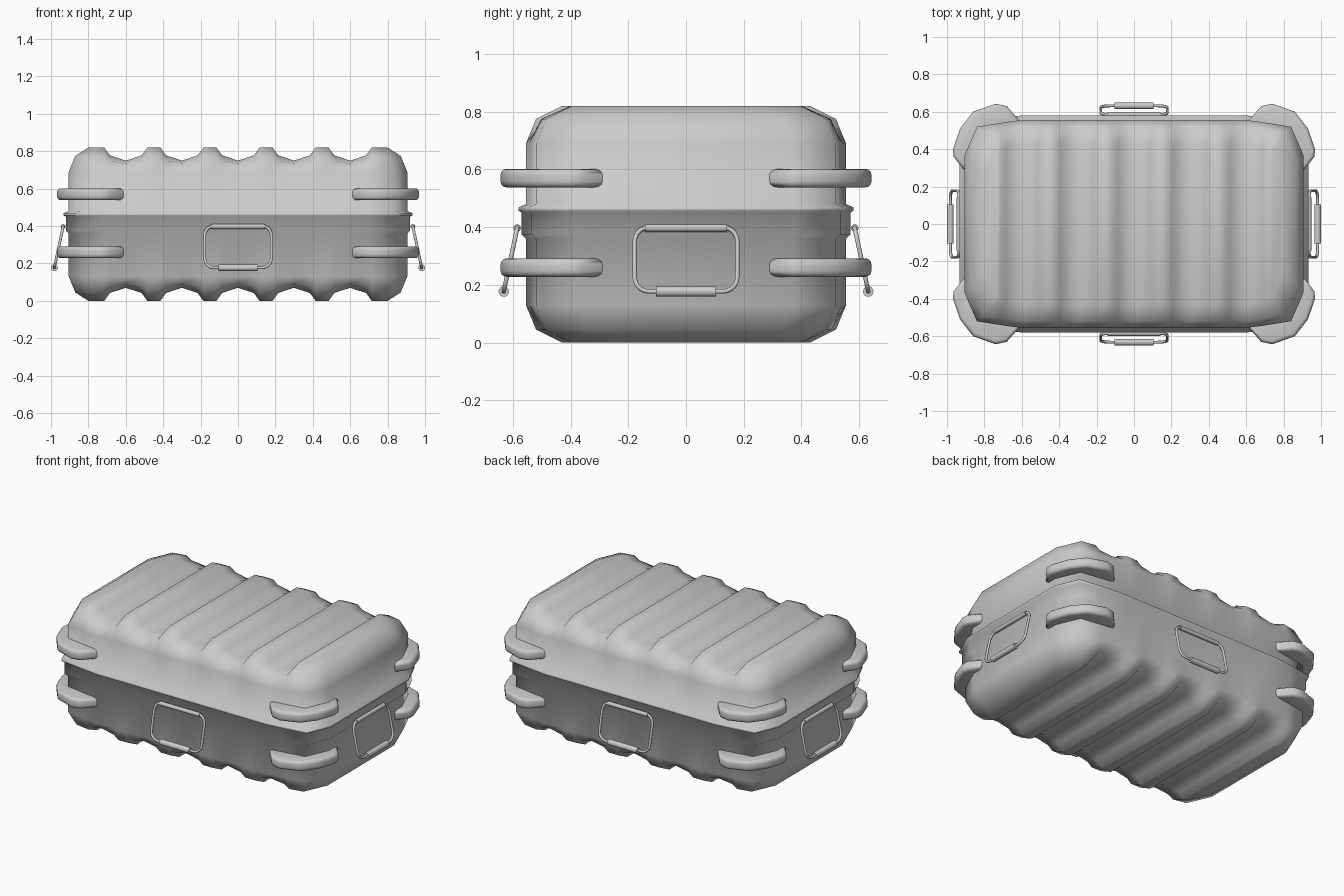
import bpy, bmesh, math
from mathutils import Vector

cube = bpy.data.objects.get("Cube")
if cube:
    bpy.data.objects.remove(cube)

grey = bpy.data.materials.new("plain grey")
grey.use_nodes = True
GREY = (0.6, 0.6, 0.6, 1)
grey.diffuse_color = GREY
grey.node_tree.nodes["Principled BSDF"].inputs["Base Color"].default_value = GREY


def activate(obj):
    bpy.ops.object.select_all(action="DESELECT")
    obj.select_set(True)
    bpy.context.view_layer.objects.active = obj


def finish(name, bm, angle):
    bmesh.ops.recalc_face_normals(bm, faces=bm.faces)
    mesh = bpy.data.meshes.new(name)
    bm.to_mesh(mesh)
    bm.free()
    mesh.materials.append(grey)
    obj = bpy.data.objects.new(name, mesh)
    bpy.context.collection.objects.link(obj)
    activate(obj)
    bpy.ops.object.shade_smooth_by_angle(angle=math.radians(angle))
    return obj


# Case shell: lofted rings whose columns line up with the five grooves
grooves = [0.3 * i for i in range(-2, 3)]
drops = {-0.115: 0, -0.085: 0.042, 0: 0.07, 0.085: 0.042, 0.115: 0}
columns = [(c + off, d) for c in grooves for off, d in drops.items()]

# x inset, y inset, height, groove strength (negative digs upward)
rings = [
    (0.105, 0.125, 0, -1), (0.035, 0.035, 0.045, -0.6), (0, 0, 0.13, 0),
    (0, 0, 0.36, 0), (-0.015, -0.015, 0.375, 0), (-0.015, -0.015, 0.45, 0),
    (-0.028, -0.025, 0.457, 0), (-0.028, -0.025, 0.469, 0), (0, 0, 0.48, 0),
    (0, 0, 0.69, 0), (0.035, 0.035, 0.775, 0.6), (0.105, 0.125, 0.82, 1),
]


def ring_points(xi, yi, z, strength):
    X, Y = 0.905 - xi, 0.555 - yi

    def half_depth(x):
        x = abs(x)
        shoulder = X - 0.065
        if x <= 0.62:
            return Y
        if x <= shoulder:
            return Y - 0.035 * (x - 0.62) / (shoulder - 0.62)
        return Y - 0.035 - 0.15 * (x - shoulder) / 0.065

    ends = [(X - 0.065, 0), (X, 0)]
    cols = [(-x, d) for x, d in reversed(ends)] + columns + ends
    return [(x, half_depth(x), z - strength * d) for x, d in cols]


bm = bmesh.new()
loops = []
for ring in rings:
    pts = ring_points(*ring)
    front = [bm.verts.new((x, -y, z)) for x, y, z in pts]
    back = [bm.verts.new((x, y, z)) for x, y, z in pts]
    loops.append((front, back))
for (f0, b0), (f1, b1) in zip(loops, loops[1:]):
    lower, upper = f0 + b0[::-1], f1 + b1[::-1]
    for i in range(len(lower)):
        j = (i + 1) % len(lower)
        bm.faces.new((lower[i], lower[j], upper[j], upper[i]))
for front, back in (loops[0], loops[-1]):
    for i in range(len(front) - 1):
        bm.faces.new((front[i], front[i + 1], back[i + 1], back[i]))
finish("case_shell", bm, 75)

# Corner bumpers: rounded crescents, two on each corner
crescent = [(0.61, 0.55), (0.68, 0.63), (0.74, 0.643), (0.86, 0.6),
            (0.93, 0.51), (0.968, 0.4), (0.965, 0.36), (0.91, 0.29),
            (0.82, 0.36), (0.72, 0.48)]


def bumper(name, sx, sy, z):
    bm = bmesh.new()
    face = bm.faces.new([bm.verts.new((sx * x, sy * y, z - 0.032)) for x, y in crescent])
    ext = bmesh.ops.extrude_face_region(bm, geom=[face])
    top = [v for v in ext["geom"] if isinstance(v, bmesh.types.BMVert)]
    bmesh.ops.translate(bm, verts=top, vec=(0, 0, 0.064))
    rim = [e for e in bm.edges if abs(e.verts[0].co.z - e.verts[1].co.z) < 0.001]
    bmesh.ops.bevel(bm, geom=rim, offset=0.02, segments=3, profile=0.5, affect="EDGES")
    finish(name, bm, 60)


for sx, side in ((1, "left"), (-1, "right")):
    for sy, end in ((-1, "front"), (1, "back")):
        for z, level in ((0.57, "upper"), (0.26, "lower")):
            bumper(f"{level}_{end}_{side}_bumper", sx, sy, z)


# Handles: wire loop with a hinge bar and a grip, leaning outwards
def rod(name, a, b, radius):
    a, b = Vector(a), Vector(b)
    bm = bmesh.new()
    bmesh.ops.create_cone(bm, cap_ends=True, segments=16, radius1=radius,
                          radius2=radius, depth=(b - a).length)
    turn = (b - a).to_track_quat("Z", "Y").to_matrix().to_4x4()
    bmesh.ops.transform(bm, verts=bm.verts, matrix=turn)
    bmesh.ops.translate(bm, verts=bm.verts, vec=(a + b) / 2)
    finish(name, bm, 40)


def handle(side, turn, hinge, grip):
    c, s = round(math.cos(turn)), round(math.sin(turn))

    # u runs along the wall, z is height; the loop leans from hinge to grip
    def place(u, z):
        out = hinge + (grip - hinge) * (0.397 - z) / (0.397 - 0.177)
        return (c * u + s * out, s * u - c * out, z)

    curve = bpy.data.curves.new(side + "_handle_wire", "CURVE")
    curve.dimensions = "3D"
    curve.bevel_depth = 0.008
    curve.bevel_resolution = 2
    r, w, low, high = 0.05, 0.178, 0.177, 0.4
    path = []
    for k, (su, z) in enumerate(((1, high), (-1, high), (-1, low), (1, low))):
        cu, cz = su * (w - r), z + (r if z == low else -r)
        for step in range(6):
            a = math.pi / 2 * (k + step / 5)
            path.append(place(cu + r * math.cos(a), cz + r * math.sin(a)))
    spline = curve.splines.new("POLY")
    spline.points.add(len(path) - 1)
    for p, co in zip(spline.points, path):
        p.co = (*co, 1)
    spline.use_cyclic_u = True
    curve.materials.append(grey)
    obj = bpy.data.objects.new(side + "_handle_wire", curve)
    bpy.context.collection.objects.link(obj)
    activate(obj)
    bpy.ops.object.convert(target="MESH")
    bpy.ops.object.shade_smooth_by_angle(angle=math.radians(50))

    rod(side + "_handle_hinge", place(-0.142, 0.397), place(0.142, 0.397), 0.013)
    rod(side + "_handle_grip", place(-0.104, 0.177), place(0.104, 0.177), 0.018)


handle("front", 0, 0.585, 0.632)
handle("left", math.pi / 2, 0.935, 0.982)
handle("back", math.pi, 0.585, 0.632)
handle("right", -math.pi / 2, 0.935, 0.982)
